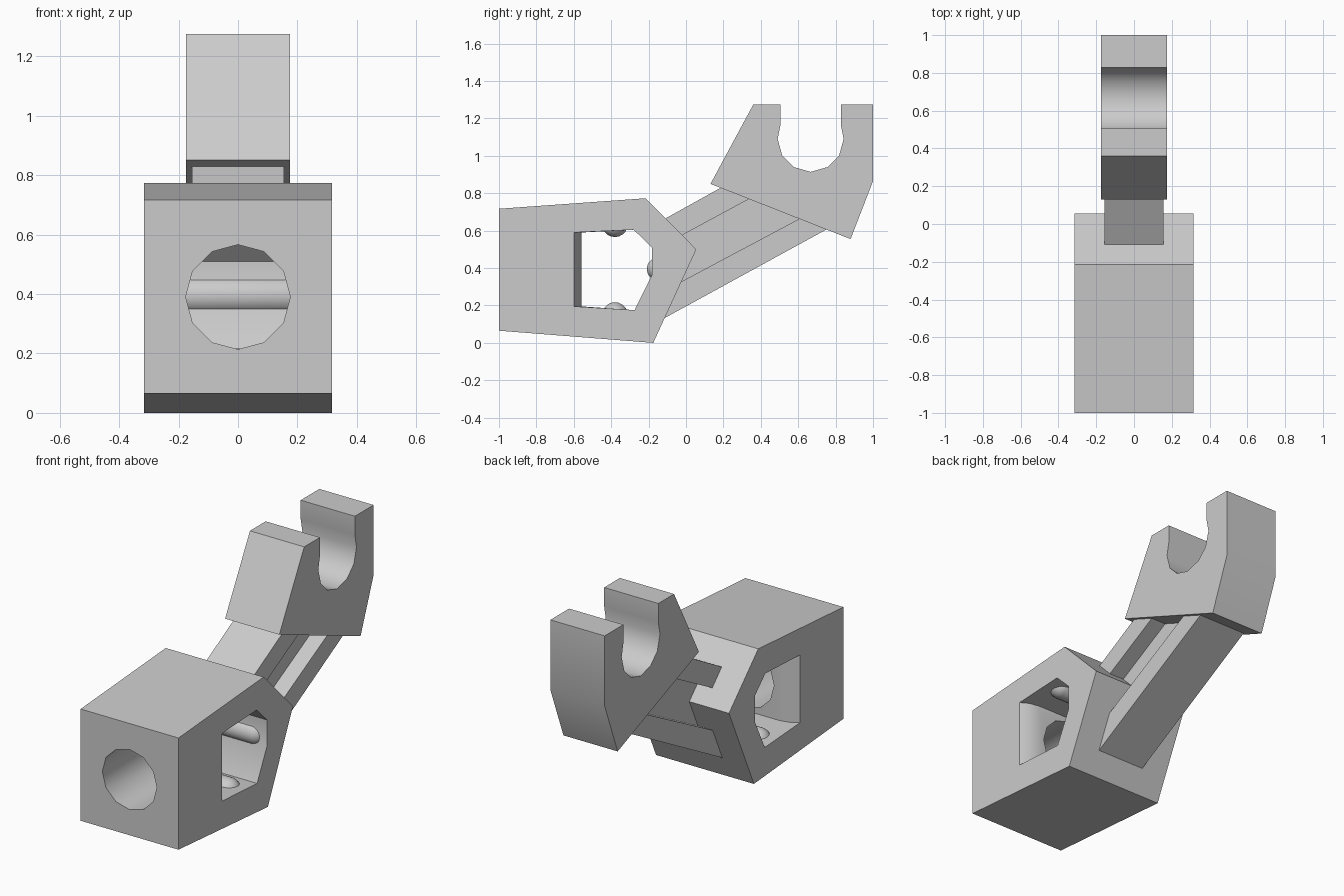
import bpy, bmesh, math
from mathutils import Matrix

cube = bpy.data.objects.get("Cube")
if cube:
    bpy.data.objects.remove(cube, do_unlink=True)

grey = bpy.data.materials.new("light_grey")
grey.use_nodes = True
grey.diffuse_color = (0.6, 0.6, 0.6, 1)
grey.node_tree.nodes["Principled BSDF"].inputs["Base Color"].default_value = (0.6, 0.6, 0.6, 1)


def finish(name, bm):
    """Turn a bmesh into a grey scene object."""
    bmesh.ops.recalc_face_normals(bm, faces=bm.faces)
    mesh = bpy.data.meshes.new(name)
    bm.to_mesh(mesh)
    bm.free()
    mesh.materials.append(grey)
    mesh.set_sharp_from_angle(angle=math.radians(40))
    obj = bpy.data.objects.new(name, mesh)
    bpy.context.collection.objects.link(obj)
    return obj


def prism(name, profile, stations, smooth=(), shift=None):
    """Extrude a (y, z) profile through x stations; smooth lists rounded sides."""
    bm = bmesh.new()
    rings = []
    for x in stations:
        rings.append([bm.verts.new((x, y + (shift(x, y) if shift else 0), z)) for y, z in profile])
    n = len(profile)
    for a, b in zip(rings, rings[1:]):
        for i in range(n):
            j = (i + 1) % n
            bm.faces.new((a[i], a[j], b[j], b[i])).smooth = i in smooth
    bm.faces.new(rings[0])
    bm.faces.new(rings[-1])
    return finish(name, bm)


def capsule(name, y, z, radius, half_length):
    """Round-ended rod lying along x."""
    bm = bmesh.new()
    bmesh.ops.create_uvsphere(bm, u_segments=20, v_segments=11, radius=radius,
                              matrix=Matrix.Rotation(math.pi / 2, 4, 'Y'))
    for v in bm.verts:
        v.co.x += math.copysign(half_length - radius, v.co.x)
        v.co.y += y
        v.co.z += z
    for f in bm.faces:
        f.smooth = True
    return finish(name, bm)


def cut(target, cutter):
    cutter.hide_render = True
    mod = target.modifiers.new("cut", 'BOOLEAN')
    mod.operation = 'DIFFERENCE'
    mod.solver = 'EXACT'
    mod.object = cutter
    bpy.context.view_layer.objects.active = target
    bpy.ops.object.modifier_apply(modifier=mod.name)
    bpy.data.objects.remove(cutter, do_unlink=True)


# Hollow body with a pointed back
body = prism("body", [(-1, 0.065), (-1, 0.717), (-0.215, 0.773), (0.055, 0.5), (-0.175, 0)],
             (-0.316, 0.316))

# Side window, its front wall flaring toward both openings
window = prism("window_cutter",
               [(-0.56, 0.195), (-0.56, 0.59), (-0.28, 0.605), (-0.183, 0.51), (-0.183, 0.36), (-0.275, 0.175)],
               (-0.34, -0.316, -0.27, -0.21, 0.21, 0.27, 0.316, 0.34), smooth=(0,),
               shift=lambda x, y: -0.04 * (max(0, abs(x) - 0.21) / 0.106) ** 2 if y < -0.5 else 0)
cut(body, window)

# Twelve-sided bore in the front
bm = bmesh.new()
bmesh.ops.create_cone(bm, cap_ends=True, segments=12, radius1=0.176, radius2=0.176, depth=0.6,
                      matrix=Matrix.Translation((0, -0.8, 0.39)) @ Matrix.Rotation(math.pi / 2, 4, 'X'))
for f in bm.faces:
    f.smooth = len(f.verts) == 4
cut(body, finish("bore_cutter", bm))
body.data.set_sharp_from_angle(angle=math.radians(40))

# Rounded ribs inside the window
capsule("floor_rib", -0.38, 0.148, 0.07, 0.27)
capsule("ceiling_rib", -0.38, 0.635, 0.07, 0.27)
capsule("back_rib", -0.145, 0.395, 0.065, 0.28)

# I-beam arm
prism("arm_upper_flange", [(-0.15, 0.643), (-0.05, 0.56), (0.4, 0.803), (0.3, 0.893)], (-0.155, 0.155))
prism("arm_lower_flange", [(-0.13, 0.124), (-0.06, 0.309), (0.65, 0.687), (0.78, 0.622)], (-0.155, 0.155))
prism("arm_web", [(-0.1, 0.55), (-0.06, 0.29), (0.63, 0.665), (0.36, 0.795)], (-0.06, 0.06))

# Open clip head
left_bore = [(0.505, 1.165), (0.49, 1.09), (0.515, 1.0), (0.576, 0.94)]
right_bore = [(1.333 - y, z) for y, z in reversed(left_bore)]
prism("clip_head",
      [(0.131, 0.85), (0.36, 1.275), (0.505, 1.275)] + left_bore + [(0.6665, 0.914)] + right_bore
      + [(0.828, 1.275), (1, 1.275), (1, 0.865), (0.88, 0.555)],
      (-0.175, 0.175), smooth=range(3, 11))
